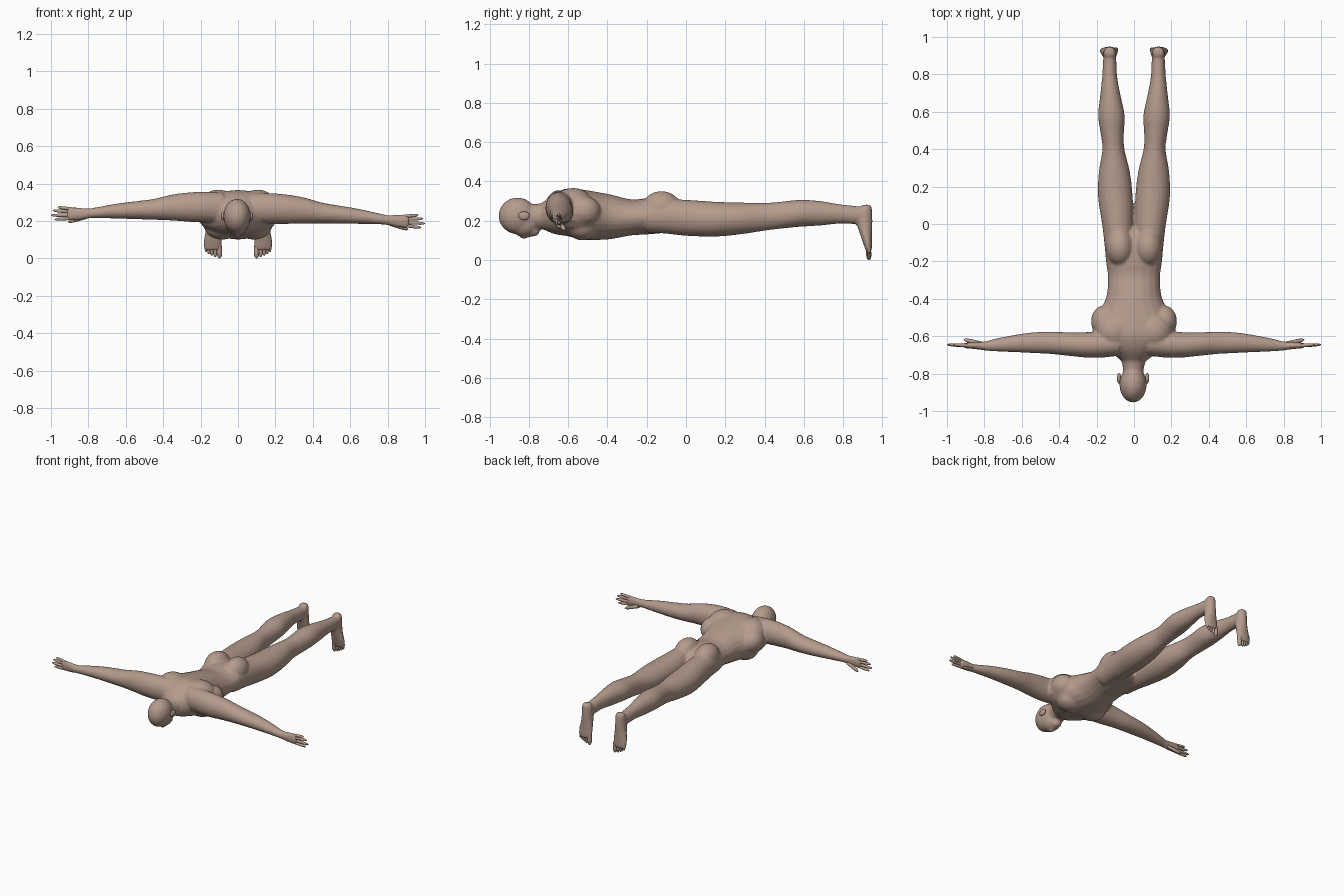
import bpy, bmesh, math
from mathutils import Vector, Matrix

skin = bpy.data.materials.new("skin")
skin.diffuse_color = (0.46, 0.33, 0.265, 1)
SIDES = 20
TILT = 0.022   # the arms slope slightly from one side to the other


def spline(rows, steps=4):
    """Smoothly fill in rows between the given ones."""
    out = []
    for i in range(len(rows) - 1):
        a, b, c, d = (rows[max(0, min(len(rows) - 1, i + k))] for k in (-1, 0, 1, 2))
        for s in range(steps):
            t = s / steps
            out.append([0.5 * (2 * q + (r - p) * t + (2 * p - 5 * q + 4 * r - w) * t * t
                               + (3 * q - p - 3 * r + w) * t ** 3)
                        for p, q, r, w in zip(a, b, c, d)])
    return out + [list(rows[-1])]


def skin_rings(bm, rings):
    """Join rings of points into a closed tube."""
    vs = [[bm.verts.new(p) for p in ring] for ring in rings]
    n = len(vs[0])
    for a, b in zip(vs, vs[1:]):
        for i in range(n):
            bm.faces.new((a[i], a[(i + 1) % n], b[(i + 1) % n], b[i]))
    bm.faces.new(vs[0][::-1])
    bm.faces.new(vs[-1])


def loft(bm, axis, rows, side=1, tilt=0.0):
    """Rows are position along the axis, two centre values, two radii."""
    rings = []
    for a, u, v, ru, rv in spline(rows):
        ring = []
        for i in range(SIDES):
            t = 2 * math.pi * i / SIDES
            cu, cv = u + ru * math.cos(t), v + rv * math.sin(t)
            x, y, z = {"x": (a, cu, cv), "y": (cu, a, cv), "z": (cu, cv, a)}[axis]
            ring.append((x * side, y, z - tilt * x * side))
        rings.append(ring)
    skin_rings(bm, rings)


def ball(bm, centre, radii):
    m = Matrix.Translation(centre) @ Matrix.Diagonal((*radii, 1))
    bmesh.ops.create_uvsphere(bm, u_segments=24, v_segments=14, radius=1, matrix=m)


def digit(bm, start, end, radius):
    """Rounded finger or toe."""
    p, q = Vector(start), Vector(end)
    rot = (q - p).to_track_quat('Z', 'Y')
    length = (q - p).length
    prof = [(0, 1), (0.35, 0.95), (0.5, 1.0), (0.8, 0.85), (0.93, 0.6), (1, 0.15)]
    skin_rings(bm, [[p + rot @ Vector((radius * r * math.cos(k * math.pi / 5),
                                       radius * r * math.sin(k * math.pi / 5), f * length))
                     for k in range(10)] for f, r in prof])


def finish(bm, name, voxel=None):
    bmesh.ops.recalc_face_normals(bm, faces=bm.faces)
    me = bpy.data.meshes.new(name)
    bm.to_mesh(me)
    bm.free()
    ob = bpy.data.objects.new(name, me)
    bpy.context.collection.objects.link(ob)
    bpy.ops.object.select_all(action='DESELECT')
    ob.select_set(True)
    bpy.context.view_layer.objects.active = ob
    if voxel:   # weld overlapping masses into one continuous skin
        mod = ob.modifiers.new("weld", 'REMESH')
        mod.mode, mod.voxel_size = 'VOXEL', voxel
        sm = ob.modifiers.new("soften", 'SMOOTH')
        sm.factor, sm.iterations = 0.5, 8
        for m in ("weld", "soften"):
            bpy.ops.object.modifier_apply(modifier=m)
    ob.data.materials.clear()
    ob.data.materials.append(skin)
    bpy.ops.object.shade_smooth_by_angle(angle=math.radians(60))
    return ob


bm = bmesh.new()
# torso, shoulders to hips
loft(bm, "y", [(-.73, 0, .225, .07, .068), (-.67, 0, .237, .14, .105),
               (-.60, 0, .243, .215, .122), (-.52, 0, .230, .212, .128),
               (-.45, 0, .224, .176, .122), (-.38, 0, .220, .146, .113),
               (-.28, 0, .217, .140, .092), (-.20, 0, .222, .150, .092),
               (-.12, 0, .222, .150, .085), (-.05, 0, .215, .120, .07),
               (-.01, 0, .200, .050, .04)])
# neck and head
loft(bm, "y", [(-.84, -.004, .225, .05, .06), (-.76, -.003, .222, .058, .064),
               (-.71, 0, .228, .075, .072), (-.65, 0, .24, .11, .09)])
ball(bm, (-.005, -.858, .225), (.073, .097, .093))
ball(bm, (-.005, -.825, .185), (.058, .075, .066))   # face
ball(bm, (-.005, -.775, .148), (.033, .03, .028))    # chin
ball(bm, (-.005, -.825, .122), (.013, .022, .016))   # nose
ball(bm, (-.005, -.795, .128), (.022, .012, .012))   # lips

LEG = [(-.20, .080, .220, .070, .080), (-.10, .083, .222, .076, .088),
       (0, .087, .215, .084, .092), (.15, .100, .208, .093, .089),
       (.28, .105, .212, .083, .081), (.40, .110, .220, .059, .071),
       (.48, .116, .228, .062, .069), (.58, .121, .238, .071, .069),
       (.68, .126, .238, .056, .063), (.78, .130, .235, .041, .050),
       (.85, .130, .230, .037, .047), (.90, .130, .228, .034, .044)]
FOOT = [(.282, .130, .920, .018, .016), (.265, .130, .915, .032, .032),
        (.20, .130, .908, .037, .042), (.15, .131, .914, .042, .034),
        (.10, .134, .922, .049, .025), (.06, .134, .929, .050, .018),
        (.042, .134, .931, .044, .012)]
ARM = [(.08, -.64, .270, .065, .080), (.18, -.645, .270, .070, .082),
       (.26, -.646, .268, .068, .079), (.35, -.642, .264, .063, .070),
       (.45, -.635, .252, .060, .056), (.55, -.635, .245, .055, .048),
       (.65, -.640, .238, .045, .040), (.75, -.648, .228, .033, .030),
       (.80, -.652, .222, .024, .027), (.85, -.650, .219, .019, .034),
       (.90, -.650, .218, .015, .035), (.915, -.650, .218, .009, .028)]
for s in (-1, 1):
    loft(bm, "y", LEG, s)
    loft(bm, "z", FOOT, s)
    loft(bm, "x", ARM, s, TILT)
    ball(bm, (s * .076, -.125, .265), (.074, .10, .086))    # buttock
    ball(bm, (s * .105, -.575, .285), (.10, .10, .082))     # shoulder blade
    ball(bm, (s * .085, -.525, .170), (.095, .085, .070))   # chest
    ball(bm, (s * .16, -.52, .25), (.07, .085, .075))       # side muscle
finish(bm, "body", 0.0075)

for s, side in ((-1, "left"), (1, "right")):
    # ear
    bm = bmesh.new()
    ball(bm, (s * .075 - .005, -.825, .225), (.011, .029, .022))
    finish(bm, side + "_ear")

    # four fingers and a thumb
    bm = bmesh.new()
    for z0, x1, z1 in ((.244, .965, .252), (.228, .99, .234),
                       (.211, 1.0, .208), (.195, .98, .186)):
        digit(bm, (s * .885, -.65, z0 - TILT * s * .885),
              (s * x1, -.645, z1 - TILT * s * x1), .0095)
    digit(bm, (s * .815, -.64, .203 - TILT * s * .815),
          (s * .91, -.618, .174 - TILT * s * .91), .012)
    finish(bm, side + "_fingers")

    # toes, largest on the inside
    bm = bmesh.new()
    for x, tip, r in ((.099, 0, .0145), (.122, .006, .0105), (.140, .013, .010),
                      (.156, .022, .0095), (.170, .033, .009)):
        digit(bm, (s * x, .929, tip + .065), (s * x, .932, tip), r)
    finish(bm, side + "_toes")
